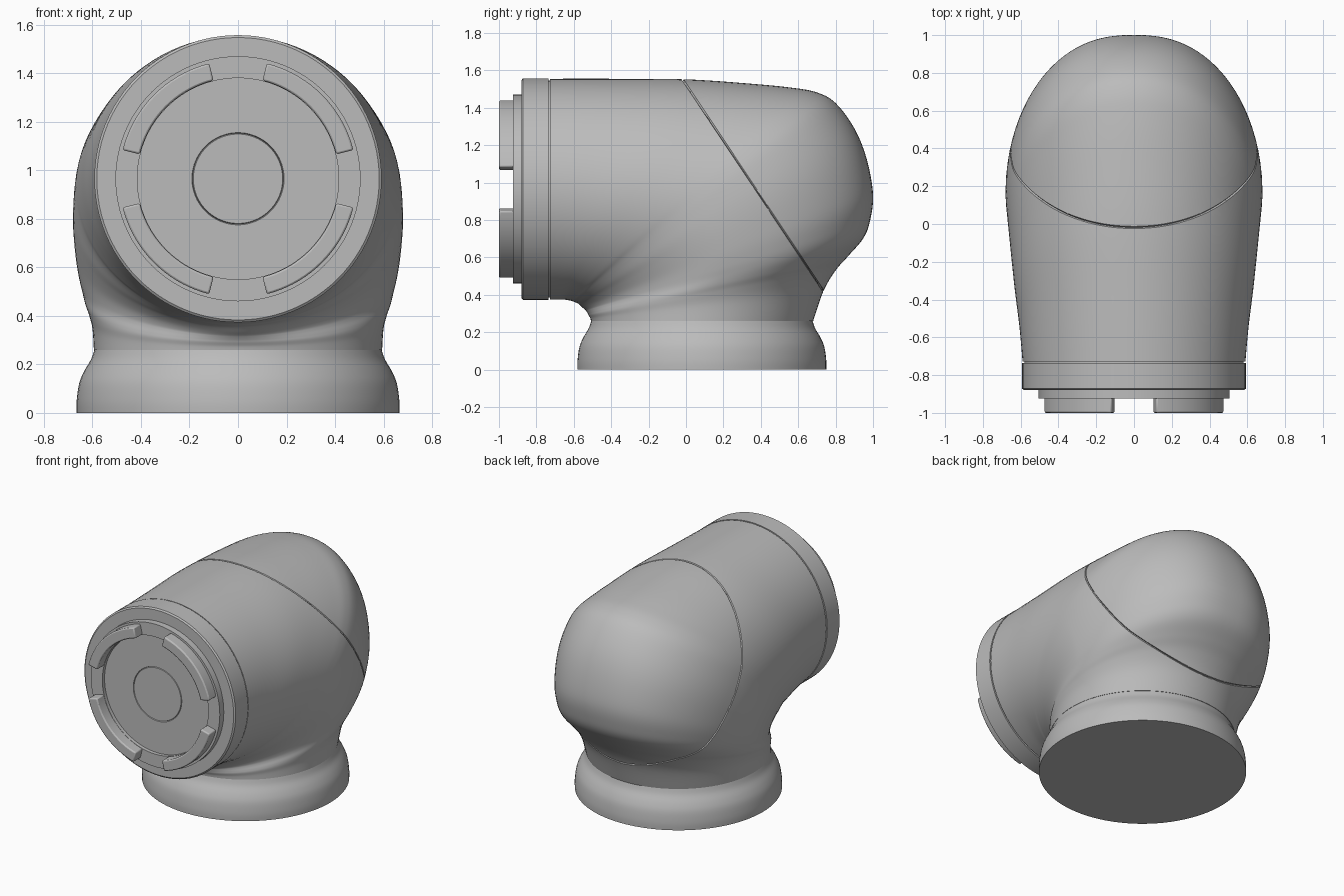
import bpy, bmesh, math
from mathutils import Vector

cube = bpy.data.objects.get("Cube")
if cube:
    bpy.data.objects.remove(cube, do_unlink=True)

grey = bpy.data.materials.new("light_grey")
grey.use_nodes = True
grey.diffuse_color = (0.5, 0.5, 0.5, 1)
grey.node_tree.nodes["Principled BSDF"].inputs["Base Color"].default_value = grey.diffuse_color

AXIS_Z = 0.965      # height of the front opening's centre
BASE_Y = 0.085      # depth of the base's centre
SEGMENTS = 96


def finish(name, bm, angle=30):
    """Turn a bmesh into a smooth shaded object with sharp edges kept."""
    bmesh.ops.recalc_face_normals(bm, faces=bm.faces)
    mesh = bpy.data.meshes.new(name)
    bm.to_mesh(mesh)
    bm.free()
    mesh.materials.append(grey)
    obj = bpy.data.objects.new(name, mesh)
    bpy.context.collection.objects.link(obj)
    bpy.ops.object.select_all(action='DESELECT')
    obj.select_set(True)
    bpy.context.view_layer.objects.active = obj
    bpy.ops.object.shade_smooth_by_angle(angle=math.radians(angle))
    return obj


def loft(bm, rings):
    """Skin closed rings of points and cap both ends."""
    loops = [[bm.verts.new(p) for p in ring] for ring in rings]
    for a, b in zip(loops, loops[1:]):
        for i in range(len(a)):
            j = (i + 1) % len(a)
            bm.faces.new((a[i], a[j], b[j], b[i]))
    bm.faces.new(loops[0])
    bm.faces.new(loops[-1])


def circle(radius, place):
    steps = [2 * math.pi * i / SEGMENTS for i in range(SEGMENTS)]
    return [place(radius * math.cos(t), radius * math.sin(t)) for t in steps]


def catmull(rows, steps):
    """Smoothly interpolate between rows of numbers."""
    out = []
    for i in range(len(rows) - 1):
        p0, p1 = rows[max(i - 1, 0)], rows[i]
        p2, p3 = rows[i + 1], rows[min(i + 2, len(rows) - 1)]
        for s in range(steps):
            t = s / steps
            out.append([b + 0.5 * t * (c - a + t * (2 * a - 5 * b + 4 * c - d
                        + t * (3 * (b - c) + d - a)))
                        for a, b, c, d in zip(p0, p1, p2, p3)])
    out.append(list(rows[-1]))
    return out


def power(value, exponent):
    return math.copysign(abs(value) ** exponent, value)


def elbow_ring(row):
    """Oval between an outer and an inner point, blunter at its outer end."""
    outer, inner = Vector((0, row[0], row[1])), Vector((0, row[2], row[3]))
    width, blunt = row[4], row[5]
    middle, reach = (outer + inner) / 2, (outer - inner) / 2
    points = []
    for i in range(SEGMENTS):
        t = 2 * math.pi * i / SEGMENTS
        c, s = math.cos(t), math.sin(t)
        n = blunt if c > 0 else 2 - (blunt - 2) / 2
        along = power(c, 2 / n)
        taper = 1 - 0.3 * (blunt - 2) * max(along, 0) ** 1.5
        p = middle + reach * along
        p.x = width * power(s, 2 / n) * taper
        points.append(p)
    return points


# Elbow body: outer y, z, throat y, z, half width, bluntness
elbow = [
    (-.727, 1.555, -.727, .375, .59, 2),
    (-.38, 1.555, -.7, .375, .607, 2),
    (0, 1.552, -.66, .375, .632, 2),
    (.33, 1.53, -.635, .372, .65, 2),
    (.56, 1.508, -.615, .368, .662, 2),
    (.7, 1.482, -.605, .365, .669, 2.05),
    (.8, 1.425, -.593, .36, .675, 2.1),
    (.9, 1.29, -.58, .355, .68, 2.2),
    (.965, 1.13, -.57, .347, .678, 2.35),
    (1, .94, -.555, .333, .668, 2.45),
    (.985, .8, -.54, .32, .655, 2.4),
    (.95, .705, -.533, .312, .643, 2.3),
    (.87, .61, -.525, .3, .63, 2.15),
    (.8, .53, -.52, .29, .615, 2.05),
    (.735, .42, -.512, .275, .6, 2),
    (.68, .26, -.508, .26, .594, 2),
]
bm = bmesh.new()
loft(bm, [elbow_ring(row) for row in catmull(elbow, 6)])
bmesh.ops.recalc_face_normals(bm, faces=bm.faces)

# Slanted seam groove around the rear cap
seam = Vector((0, -.02, 1.555))
slant = Vector((0, .833, .554)).normalized()
for offset in (-.005, .005, 0):
    bmesh.ops.bisect_plane(bm, geom=bm.verts[:] + bm.edges[:] + bm.faces[:], dist=1e-5,
                           plane_co=seam + slant * offset, plane_no=slant)
bm.normal_update()
groove = [v for v in bm.verts if abs((v.co - seam).dot(slant)) < 2e-5]
shifts = [v.normal * .01 for v in groove]
for v, shift in zip(groove, shifts):
    v.co -= shift
finish("elbow_body", bm)

# Flared base
base = catmull([(.665, 0), (.665, .05), (.655, .12), (.635, .17), (.606, .22), (.592, .26)], 4)
bm = bmesh.new()
loft(bm, [circle(r, lambda a, b: (a, BASE_Y + b, z)) for r, z in base])
finish("flared_base", bm)

# Front collar with stepped face and a ring groove around the centre
collar = [(.58, -.7), (.58, -.735), (.592, -.735), (.592, -.872), (.582, -.88), (.505, -.88),
          (.505, -.925), (.415, -.925), (.415, -.9), (.19, -.9), (.187, -.893), (.184, -.9)]
bm = bmesh.new()
loft(bm, [circle(r, lambda a, b: (a, y, AXIS_Z + b)) for r, y in collar])
finish("front_collar", bm)

# Four curved coupling lugs
for quarter, side in enumerate(("upper_left", "upper_right", "lower_right", "lower_left")):
    bm = bmesh.new()
    slices = []
    for i in range(19):
        angle = math.radians(90 * quarter + 14 + 62 * i / 18)
        slices.append([(r * math.cos(angle), y, AXIS_Z + r * math.sin(angle))
                       for r, y in ((.417, -.915), (.49, -.915), (.49, -1), (.417, -1))])
    loft(bm, slices)
    lug = finish("coupling_lug_" + side, bm)
    bevel = lug.modifiers.new("soft_edges", 'BEVEL')
    bevel.width = .008
    bevel.segments = 2
